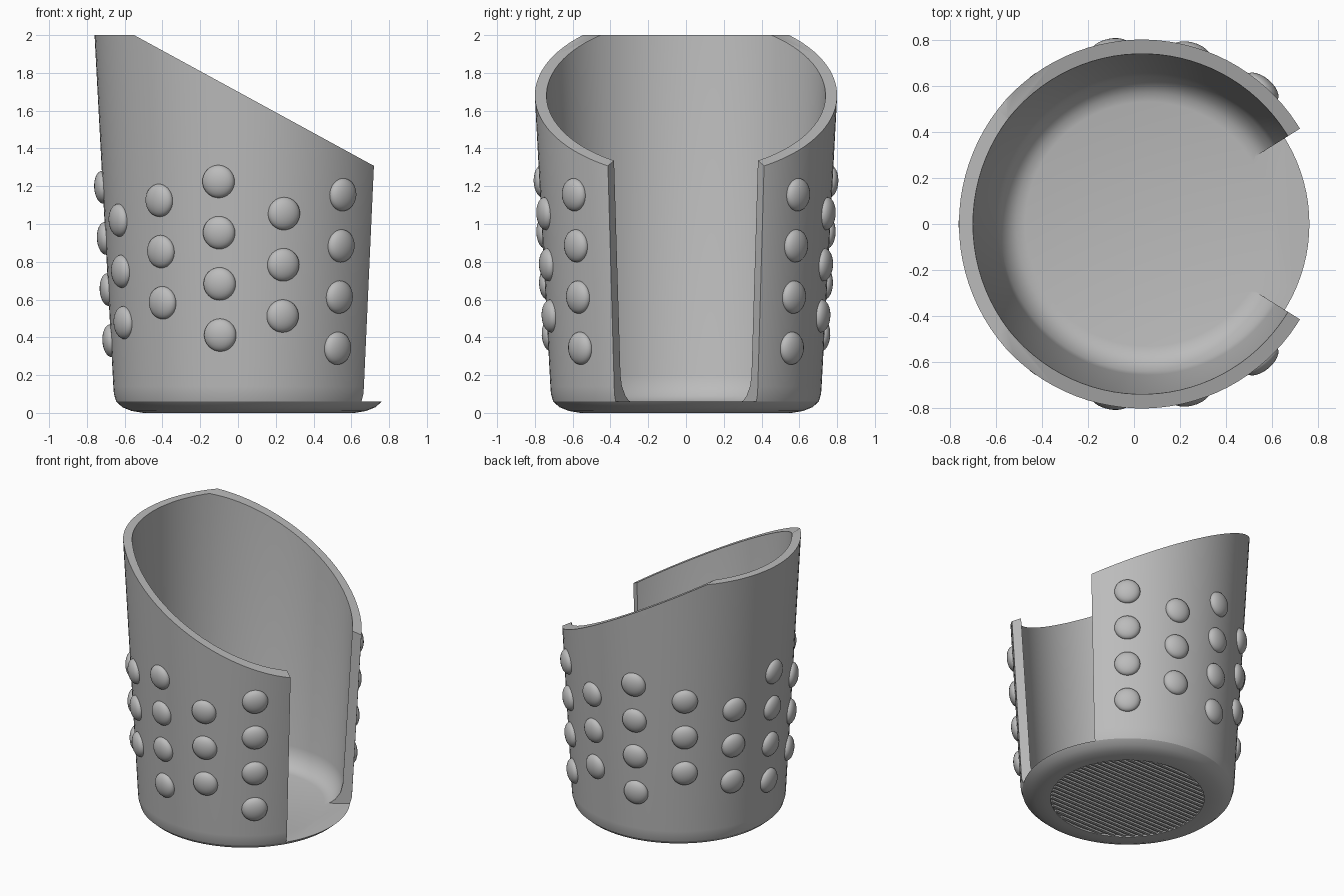
import bpy
import bmesh
from math import cos, sin, radians, sqrt, tau
from mathutils import Matrix, Vector

if "Cube" in bpy.data.objects:
    bpy.data.objects.remove(bpy.data.objects["Cube"], do_unlink=True)

AXIS_X = 0.058          # cup axis
HALF_GAP = radians(32)  # half angle of the side opening

grey = bpy.data.materials.new("plain_grey")
grey.use_nodes = True
grey.diffuse_color = (0.5, 0.5, 0.5, 1)
grey.node_tree.nodes["Principled BSDF"].inputs["Base Color"].default_value = (0.5, 0.5, 0.5, 1)


def make_object(name, bm):
    bmesh.ops.recalc_face_normals(bm, faces=bm.faces)
    mesh = bpy.data.meshes.new(name)
    bm.to_mesh(mesh)
    bm.free()
    mesh.materials.append(grey)
    obj = bpy.data.objects.new(name, mesh)
    bpy.context.collection.objects.link(obj)
    return obj


def activate(obj):
    bpy.ops.object.select_all(action='DESELECT')
    obj.select_set(True)
    bpy.context.view_layer.objects.active = obj


def prism(name, outline, offset):
    """Closed solid made by pushing a flat outline along an offset."""
    bm = bmesh.new()
    face = bm.faces.new([bm.verts.new(p) for p in outline])
    top = bmesh.ops.extrude_face_region(bm, geom=[face], use_keep_orig=True)
    verts = [g for g in top["geom"] if isinstance(g, bmesh.types.BMVert)]
    bmesh.ops.translate(bm, verts=verts, vec=offset)
    return make_object(name, bm)


def cut(obj, cutter):
    activate(obj)
    mod = obj.modifiers.new("cut", 'BOOLEAN')
    mod.operation = 'DIFFERENCE'
    mod.solver = 'EXACT'
    mod.object = cutter
    bpy.ops.object.modifier_apply(modifier=mod.name)
    bpy.data.objects.remove(cutter, do_unlink=True)


def wall_radius(z):
    return 0.718 + (z - 0.14) * 0.0535


# Cup body: revolved profile of tapered wall, rounded base and recessed underside
profile = [(0, 0.012), (0.515, 0.012), (0.515, 0), (0.56, 0), (0.62, 0.01),
           (0.67, 0.03), (0.703, 0.06), (0.715, 0.1), (wall_radius(0.14), 0.14),
           (wall_radius(2), 2), (0.757, 2), (0.655, 0.2), (0.64, 0.14),
           (0.605, 0.09), (0.57, 0.064), (0.53, 0.055), (0, 0.055)]
bm = bmesh.new()
verts = [bm.verts.new((AXIS_X + r, 0, z)) for r, z in profile]
edges = [bm.edges.new(pair) for pair in zip(verts, verts[1:])]
bmesh.ops.spin(bm, geom=verts + edges, cent=(AXIS_X, 0, 0), axis=(0, 0, 1),
               angle=tau, steps=96, use_merge=True)
bmesh.ops.remove_doubles(bm, verts=bm.verts, dist=0.0001)
cup = make_object("cup_body", bm)

# Slanted rim
cut(cup, prism("rim_cutter", [(-0.55, -1, 2), (1.2, -1, 1.046), (1.2, -1, 2.5), (-0.55, -1, 2.5)],
               (0, 2, 0)))

# Open side, cut radially down to the floor
gx, gy = 1.5 * cos(HALF_GAP), 1.5 * sin(HALF_GAP)
cut(cup, prism("opening_cutter",
               [(AXIS_X, 0, 0.06), (AXIS_X + gx, -gy, 0.06), (AXIS_X + gx, gy, 0.06)],
               (0, 0, 3)))
activate(cup)
bpy.ops.object.shade_smooth_by_angle(angle=radians(30))

# Grip bumps: staggered columns from the closed side round to the opening
columns = [(1.195, 4), (1.02, 3), (1.125, 3), (1.225, 4), (1.055, 3), (1.155, 4)]
bm = bmesh.new()
for k, (top, count) in enumerate(columns):
    for side in ((1,) if k == 0 else (1, -1)):
        angle = side * radians(180 - 26 * k)
        for i in range(count):
            z = top - 0.271 * i
            r = wall_radius(z)
            place = (Matrix.Translation(Vector((AXIS_X + r * cos(angle), r * sin(angle), z)))
                     @ Matrix.Rotation(angle, 4, 'Z') @ Matrix.Rotation(radians(3), 4, 'Y')
                     @ Matrix.Diagonal((0.045, 0.087, 0.087, 1)))
            bmesh.ops.create_uvsphere(bm, u_segments=24, v_segments=16, radius=1, matrix=place)
bumps = make_object("grip_bumps", bm)
activate(bumps)
bpy.ops.object.shade_smooth_by_angle(angle=radians(40))

# Underside tread: parallel ribs trimmed to a circle
bm = bmesh.new()
for i in range(-12, 13):
    y = i * 0.04
    length = 2 * sqrt(0.51 ** 2 - y ** 2)
    place = Matrix.Translation((AXIS_X, y, 0.008)) @ Matrix.Diagonal((length, 0.02, 0.016, 1))
    bmesh.ops.create_cube(bm, size=1, matrix=place)
make_object("underside_ribs", bm)
